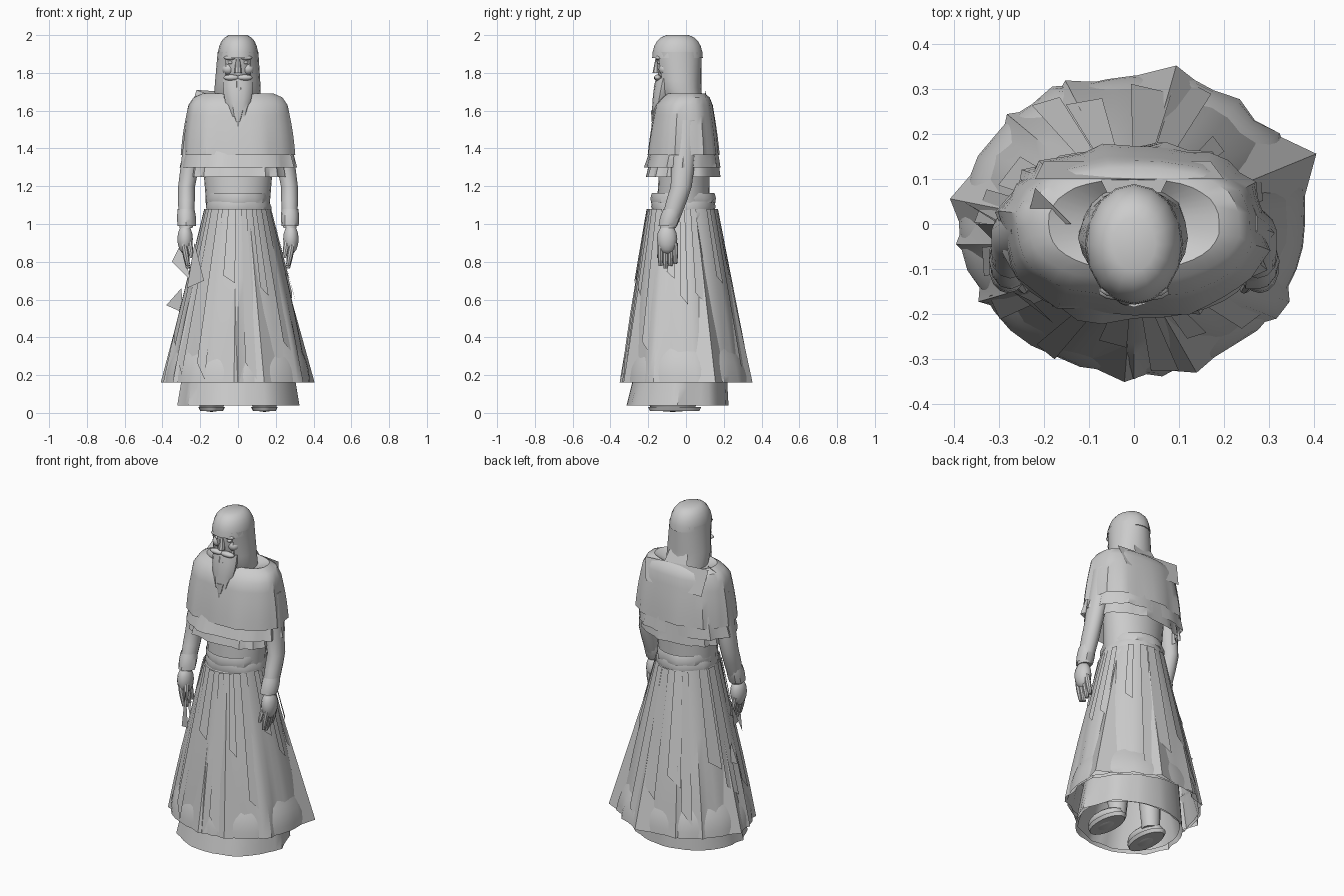
import bpy, bmesh, math, random
from mathutils import Vector

random.seed(4)
cube = bpy.data.objects.get("Cube")
if cube:
    bpy.data.objects.remove(cube, do_unlink=True)

shade = (0.6, 0.6, 0.6, 1)
grey = bpy.data.materials.new("light grey")
grey.use_nodes = True
grey.diffuse_color = shade
grey.node_tree.nodes["Principled BSDF"].inputs["Base Color"].default_value = shade


def finish(name, bm, angle=35):
    mesh = bpy.data.meshes.new(name)
    bm.normal_update()
    bm.to_mesh(mesh)
    bm.free()
    mesh.materials.append(grey)
    part = bpy.data.objects.new(name, mesh)
    bpy.context.collection.objects.link(part)
    bpy.ops.object.select_all(action='DESELECT')
    part.select_set(True)
    bpy.context.view_layer.objects.active = part
    bpy.ops.object.shade_smooth_by_angle(angle=math.radians(angle))
    return part


def ring(z, radius, depth=None, x=0, y=0):
    """Horizontal ellipse: height, half width, half depth and centre."""
    return Vector((z, radius, radius if depth is None else depth, x, y))


def blend(bottom, top, steps=5, swell=0.0):
    """Rings from bottom to top; swell rounds the outline outward or inward."""
    rings = []
    for k in range(steps + 1):
        t = k / steps
        between = bottom.lerp(top, t)
        bulge = 1 + swell * math.sin(math.pi * t)
        between[1] *= bulge
        between[2] *= bulge
        rings.append(between)
    return rings


def dome(base, height, steps=5, flat=1.0):
    """Rings that close upward in a rounded crown; a low flat value squares it."""
    rings = []
    for k in range(steps):
        a = math.pi / 2 * k / steps
        level = base.copy()
        level[0] += height * math.sin(a) / math.sin(math.pi / 2 * (steps - 1) / steps)
        level[1] *= math.cos(a) ** flat
        level[2] *= math.cos(a) ** flat
        rings.append(level)
    return rings


def loft(name, rings, sides=24, jag=0.0, power=1.0, gap=0, cap=True):
    """Skin rings from low to high; jag frays the low end, gap opens the front."""
    bm = bmesh.new()
    count = sides + 1 if gap else sides
    first = math.radians(gap / 2 - 90)
    step = math.radians(360 - gap) / sides
    fray = [random.choice((-.3, 0, 0, .3, 1)) * jag for _ in range(count)]
    rows = []
    for k, (z, rx, ry, cx, cy) in enumerate(rings):
        fade = 1 - k / (len(rings) - 1)
        row = []
        for i in range(count):
            c, s = math.cos(first + step * i), math.sin(first + step * i)
            grow = 1 + fray[i] * fade
            x = cx + rx * grow * math.copysign(abs(c) ** power, c)
            y = cy + ry * grow * math.copysign(abs(s) ** power, s)
            row.append(bm.verts.new((x, y, z)))
        rows.append(row)
    for low, high in zip(rows, rows[1:]):
        for i in range(sides):
            j = (i + 1) % count
            bm.faces.new((low[i], low[j], high[j], high[i]))
    if cap and not gap:
        bm.faces.new(rows[-1])
        bm.faces.new(rows[0][::-1])
    return finish(name, bm)


def ball(name, centre, size, segments=14):
    bm = bmesh.new()
    bmesh.ops.create_uvsphere(bm, u_segments=segments, v_segments=8, radius=1)
    for v in bm.verts:
        v.co = Vector(c + s * p for c, s, p in zip(centre, size, v.co))
    return finish(name, bm, 60)


def shard(name, *points):
    bm = bmesh.new()
    bm.faces.new([bm.verts.new(p) for p in points])
    return finish(name, bm)


# Skirts: an inner robe with lining, a pleated outer robe and a rounded hem band
waist, hem = 1.08, .16
loft("inner_skirt", blend(ring(.04, .31, .27, y=-.045), ring(.5, .25, .2)), 40, .05, cap=False)
loft("inner_lining", blend(ring(.05, .29, .25, y=-.045), ring(.4, .2, .17)), 40, .04, cap=False)
loft("outer_skirt", blend(ring(hem, .37, .32), ring(waist, .17, .18, y=-.02), swell=.04),
     48, .08, cap=False)
loft("hem_band", blend(ring(hem, .385, .33), ring(.34, .335, .285), swell=.03), 40, .04, cap=False)


def on_skirt(degrees, drop, out=1.0):
    """Point on the outer skirt; drop runs from the waist to the hem."""
    a = math.radians(degrees)
    out *= 1 + .04 * math.sin(math.pi * drop)
    width, depth = (.17 + .2 * drop) * out, (.18 + .14 * drop) * out
    return width * math.cos(a), depth * math.sin(a) - .02 * (1 - drop), waist + (hem - waist) * drop


# Narrow panels hanging over the skirt, and pleats flaring to a point at the hem
panels = 17
for i in range(panels):
    middle = 360 * (i + random.uniform(-.3, .3)) / panels
    half = random.uniform(4, 8)
    drop = random.uniform(.4, 1)
    shard("skirt_panel", on_skirt(middle - half, 0, 1.05), on_skirt(middle + half, 0, 1.05),
          on_skirt(middle + half, drop, 1.06), on_skirt(middle - half, drop * .9, 1.06))
for name, middle, out in (("back", 77, 1.13), ("left", 24, 1.2), ("right", 171, 1.12),
                          ("front", -93, 1.1), ("front_left", -70, 1.1)):
    for side in (-1, 1):
        shard(name + "_pleat", on_skirt(middle, .1), on_skirt(middle, 1, out),
              on_skirt(middle + side * 20, 1))

# Loose cloth at the right hip
shard("hip_cloth_upper", (-.3, 0, .9), (-.35, 0, .8), (-.25, -.1, .7))
shard("hip_cloth_lower", (-.3, 0, .66), (-.38, .05, .57), (-.29, 0, .53))
shard("hip_cloth_front", (-.23, -.17, .9), (-.18, -.22, .7), (-.27, -.15, .66))

# Torso and wrapped belt
loft("torso", blend(ring(1, .16, .14, y=-.02), ring(1.5, .2, .13)) + dome(ring(1.52, .2, .13), .14))
for wrap in range(3):
    low = ring(1.02 + wrap * .045, .17 - wrap * .005, .165, y=-.015)
    high = low.copy()
    high[0] += .055
    loft("belt_wrap", blend(low, high, 2, .04), 22, .08, cap=False)

# Layered shoulder cape
for name, low, width in (("under", 1.25, .245), ("middle", 1.3, .29)):
    loft("cape_" + name, blend(ring(low, width, .19, y=-.02), ring(1.5, width * .9, .155)),
         36, .08, .85, cap=False)
mantle = blend(ring(1.365, .29, .185, y=-.015), ring(1.63, .26, .15, y=-.01), swell=.02)
collar = [ring(1.67, .235, .125), ring(1.69, .19, .1), ring(1.66, .11, .07)]
loft("cape_outer", mantle + collar, 36, .06, .85, cap=False)
shard("cape_back_collar", (-.22, .1, 1.71), (.2, .1, 1.68), (.17, .14, 1.56), (-.2, .14, 1.56))
shard("cape_shoulder_point", (-.22, .08, 1.71), (-.14, 0, 1.68), (-.24, 0, 1.64))

# Arms, cuffs, hands, legs and shoes on both sides
for s, side in ((1, "left_"), (-1, "right_")):
    wrist = ring(.98, .036, .042, s * .275, -.095)
    elbow = ring(1.2, .046, .056, s * .272, -.025)
    shoulder = ring(1.55, .06, .075, s * .215)
    loft(side + "sleeve", blend(wrist, elbow, 3, .08) + blend(elbow, shoulder, 4)[1:], 14)
    loft(side + "cuff", blend(ring(.99, .046, .05, s * .275, -.095), ring(1.08, .044, .05, s * .275, -.07),
                              swell=.08), 12, .15, cap=False)
    ball(side + "palm", (s * .28, -.1, .92), (.042, .054, .08))
    for finger in range(4):
        y = finger * .026 - .135
        tip = ring(.765 + .012 * abs(finger - 1), .01, x=s * .265, y=y)
        loft(side + "finger", blend(tip, ring(.9, .014, x=s * .288, y=y), swell=.3), 8)
    loft(side + "thumb", blend(ring(.82, .01, x=s * .245, y=-.145),
                               ring(.94, .016, x=s * .265, y=-.115), swell=.2), 8)
    ball(side + "shoe", (s * .14, -.07, .05), (.07, .13, .045))
    loft(side + "shoe_sole", blend(ring(.01, .06, .13, s * .14, -.06), ring(.03, .07, .14, s * .14, -.06), 2))
    loft(side + "leg", blend(ring(.05, .05, x=s * .12), ring(.5, .08, x=s * .1)), 12)

# Head with simple facial features
jaw, brow_line = ring(1.72, .07, .085, y=-.045), ring(1.9, .09, .115, y=-.045)
loft("neck", blend(ring(1.6, .06, y=-.02), jaw, 2))
loft("head", blend(jaw, brow_line, swell=.06), 20)
loft("nose", blend(ring(1.8, .02, .022, y=-.155), ring(1.88, .011, y=-.15), 2), 8)
for s in (1, -1):
    ball("brow", (s * .04, -.145, 1.88), (.036, .018, .013), 10)
    ball("eye", (s * .038, -.137, 1.855), (.017, .014, .01), 10)
    ball("cheek", (s * .05, -.115, 1.82), (.035, .03, .03), 10)
    ball("moustache", (s * .035, -.15, 1.775), (.045, .02, .016), 10)

# Hood: draped sides and back, with a squarish crown above the brow
drape = blend(ring(1.64, .115, .1, y=-.01), ring(1.72, .12, .112, y=-.03), 2)
loft("hood_drape", drape + blend(drape[-1], ring(1.91, .108, .128, y=-.045))[1:], 16, .05, gap=70)
loft("hood_crown", dome(ring(1.88, .108, .134, y=-.045), .12, 6, .6), 16)
shard("hood_back_point", (-.06, .07, 1.75), (.06, .07, 1.75), (.09, .13, 1.62), (-.09, .13, 1.62))

# Beard: full core, ragged tufts and a knotted tip
loft("beard", blend(ring(1.57, .04, .03, y=-.15), ring(1.77, .08, .05, y=-.11), swell=.15), 14, .15)
for tuft in range(40):
    z, across = random.uniform(1.61, 1.77), random.uniform(-1, 1)
    x = across * (.045 + .2 * (z - 1.6))
    y = .04 * across ** 2 - .158
    loft("beard_tuft", blend(ring(z - .04, .002, x=x * 1.1, y=y - .012),
                             ring(z + .03, .005, x=x * .9, y=y + .02), 2, 1.5), 5)
loft("beard_tip", blend(ring(1.49, .004, y=-.175), ring(1.55, .007, y=-.17), 3, 1), 8)
loft("beard_knot", blend(ring(1.54, .012, y=-.17), ring(1.6, .035, .025, y=-.16), 2), 8)
